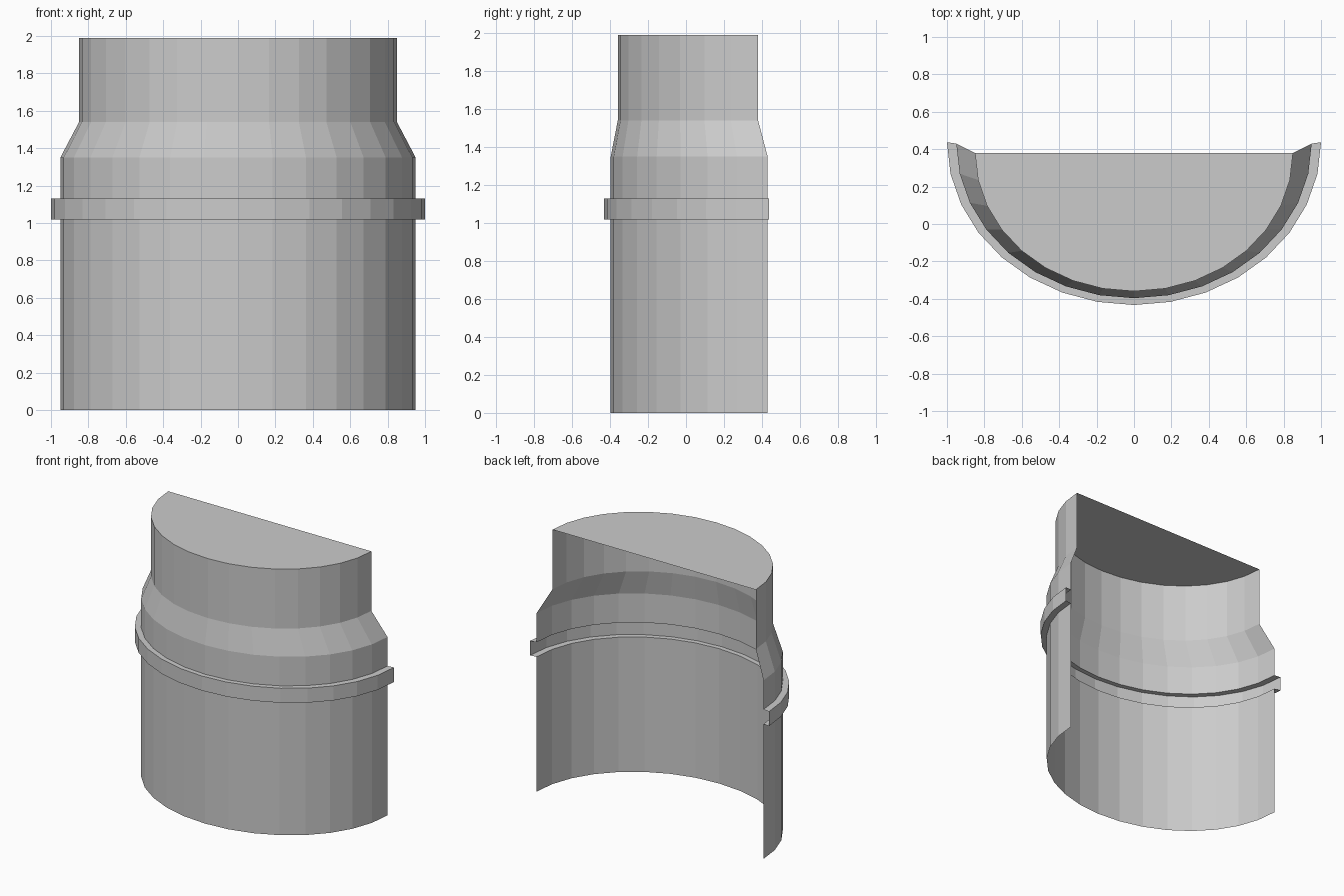
import bpy, bmesh, math

if "Cube" in bpy.data.objects:
    bpy.data.objects.remove(bpy.data.objects["Cube"])

SEGMENTS = 16      # flat facets around the half ellipse
DEPTH = 0.87       # y radius relative to x radius

# Profile from bottom to top: (half width, y of the open back edge, z)
profile = [
    (0.95, 0.43, 0.0),
    (0.95, 0.43, 1.02),    # lower flange of the band
    (1.00, 0.437, 1.02),
    (1.00, 0.437, 1.13),   # upper flange of the band
    (0.95, 0.43, 1.13),
    (0.95, 0.43, 1.35),    # sloping shoulder
    (0.85, 0.38, 1.54),
    (0.85, 0.38, 1.99),    # top rim
]

bm = bmesh.new()


def half_ring(radius, back, z):
    """Row of points from the left end, round the front, to the right end."""
    row = []
    for i in range(SEGMENTS + 1):
        a = math.pi * (1 + i / SEGMENTS)
        row.append(bm.verts.new((radius * math.cos(a),
                                 back + radius * DEPTH * math.sin(a), z)))
    return row


# Open shell: body, hollow band, shoulder and neck in one skin
rows = [half_ring(*p) for p in profile]
for low, high in zip(rows, rows[1:]):
    for i in range(SEGMENTS):
        bm.faces.new((low[i], low[i + 1], high[i + 1], high[i]))

# Flat lid closing the top
bm.faces.new(rows[-1])

mesh = bpy.data.meshes.new("half_shell")
bm.to_mesh(mesh)
bm.free()
shell = bpy.data.objects.new("half_shell", mesh)
bpy.context.collection.objects.link(shell)
